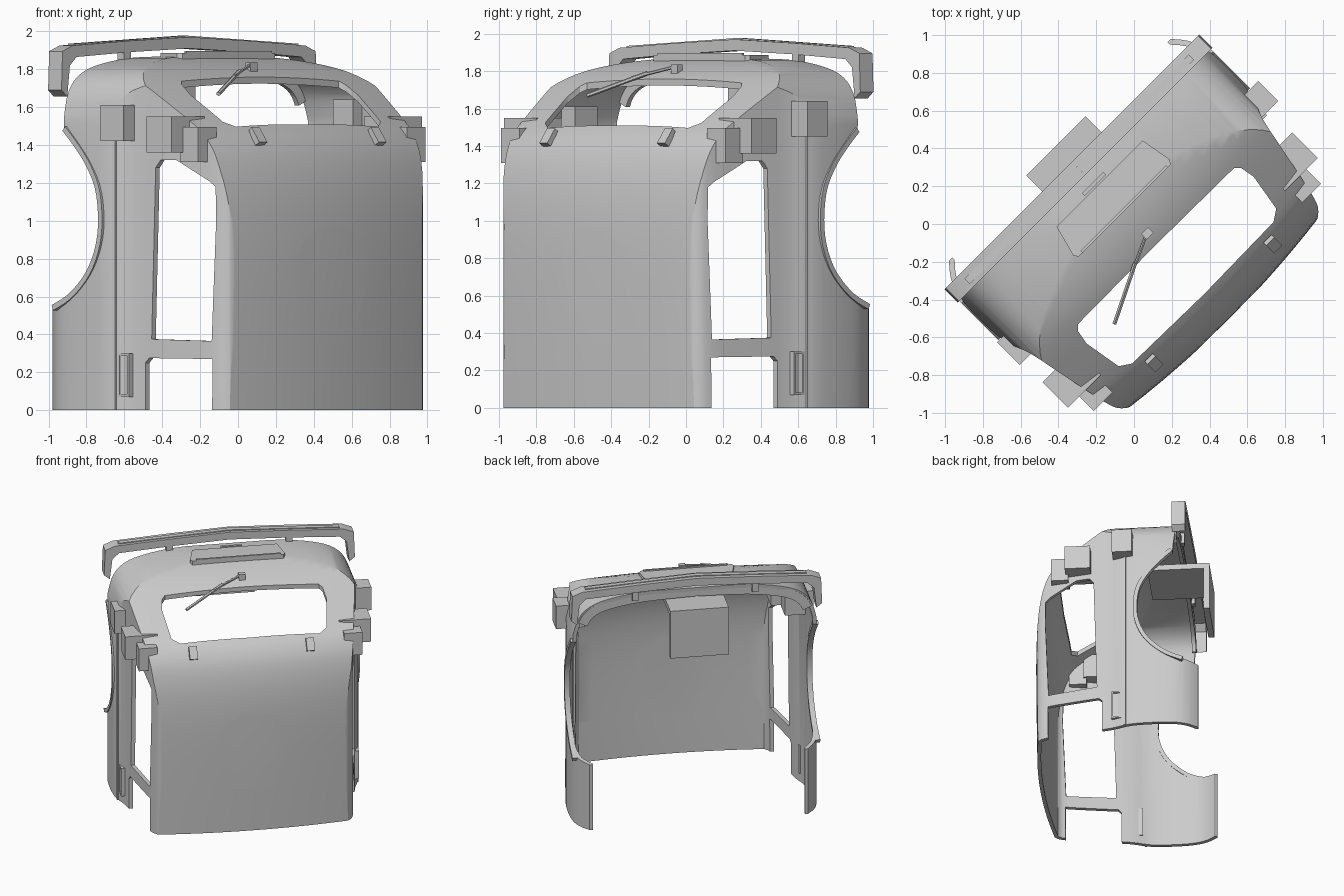
import bpy, bmesh, math
from mathutils import Matrix, Vector

if "Cube" in bpy.data.objects:
    bpy.data.objects.remove(bpy.data.objects["Cube"])

grey = bpy.data.materials.new("plain grey")
grey.diffuse_color = (0.6, 0.6, 0.6, 1)
grey.use_nodes = True
grey.node_tree.nodes["Principled BSDF"].inputs["Base Color"].default_value = grey.diffuse_color
TURN = Matrix.Rotation(math.radians(45), 4, 'Z')   # cab stands diagonally


def smooth(p, n=4):
    """Catmull-Rom curve through the points"""
    p = [Vector(q) for q in p]
    out = []
    for i in range(len(p) - 1):
        a, b, c, d = p[max(i - 1, 0)], p[i], p[i + 1], p[min(i + 2, len(p) - 1)]
        for k in range(n):
            t = k / n
            out.append(0.5 * (2 * b + (c - a) * t + (2 * a - 5 * b + 4 * c - d) * t * t
                              + (3 * b - a - 3 * c + d) * t ** 3))
    return out + [p[-1]]


def offset(p, d):
    """Shift an open path to its left by d"""
    out = []
    for i, q in enumerate(p):
        t = (p[min(i + 1, len(p) - 1)] - p[max(i - 1, 0)]).normalized()
        out.append(q + Vector((-t.y, t.x)) * d)
    return out


def mirror(p):
    """Complete a right-hand half path that starts on the centre line"""
    return [Vector((-q[0], q[1])) for q in reversed(p[1:])] + [Vector(q) for q in p]


def prism(name, pts, axis, a, b, slices=1, bow=0):
    """Extrude a closed outline along an axis; bow pushes the flanks back"""
    bm = bmesh.new()
    rings = []
    for s in range(slices + 1):
        h = a + (b - a) * s / slices
        ring = []
        for u, v in pts:
            co = {'X': (h, u + bow * h * h, v), 'Y': (u, h, v), 'Z': (u, v, h)}[axis]
            ring.append(bm.verts.new(co))
        rings.append(ring)
    n = len(pts)
    for r, s in zip(rings, rings[1:]):
        for i in range(n):
            bm.faces.new((r[i], r[(i + 1) % n], s[(i + 1) % n], s[i]))
    bm.faces.new(rings[0])
    bm.faces.new(rings[-1])
    bmesh.ops.recalc_face_normals(bm, faces=bm.faces)
    me = bpy.data.meshes.new(name)
    bm.to_mesh(me)
    bm.free()
    me.materials.append(grey)
    ob = bpy.data.objects.new(name, me)
    bpy.context.collection.objects.link(ob)
    return ob


def box(name, x, y, z):
    return prism(name, [(x[0], y[0]), (x[1], y[0]), (x[1], y[1]), (x[0], y[1])], 'Z', *z)


def pair(name, x, y, z):
    box("right_" + name, x, y, z)
    box("left_" + name, (-x[1], -x[0]), y, z)


def boolean(ob, other, op):
    m = ob.modifiers.new("cut", 'BOOLEAN')
    m.operation, m.object, m.solver, m.use_self = op, other, 'EXACT', True
    bpy.context.view_layer.objects.active = ob
    bpy.ops.object.modifier_apply(modifier=m.name)
    bpy.data.objects.remove(other)


def rod(name, a, b, r):
    a, b = Vector(a), Vector(b)
    bm = bmesh.new()
    q = (b - a).to_track_quat('Z', 'Y').to_matrix().to_4x4()
    bmesh.ops.create_cone(bm, cap_ends=True, segments=6, radius1=r, radius2=r, depth=(b - a).length,
                          matrix=Matrix.Translation((a + b) / 2) @ q)
    me = bpy.data.meshes.new(name)
    bm.to_mesh(me)
    bm.free()
    me.materials.append(grey)
    bpy.context.collection.objects.link(bpy.data.objects.new(name, me))


# Cab profiles: plan, side and front outline
plan = [Vector(q) for q in ((0, -.71), (.4, -.705), (.65, -.685), (.735, -.645), (.77, -.58), (.80, -.45),
                            (.835, -.28), (.872, -.1), (.912, .01), (.93, .1), (.935, .25), (.925, .38),
                            (.89, .48), (.83, .555))]
side = smooth([(-.705, 0), (-.712, .5), (-.712, .9), (-.695, 1.15), (-.655, 1.33), (-.60, 1.435), (-.53, 1.505),
               (-.37, 1.62), (-.2, 1.735), (-.08, 1.80), (.06, 1.85), (.2, 1.87), (.6, 1.855)], 3)
front = smooth([(0, 1.875), (.4, 1.86), (.66, 1.82), (.8, 1.765), (.88, 1.68), (.92, 1.56),
                (.945, 1.42), (.96, 1.2)], 3)


def cab_solid(name, t):
    """Rounded cab volume, shrunk inwards by t"""
    p = mirror(smooth(offset(plan, t), 3))
    if t:
        p = [Vector((p[0].x, 1))] + p + [Vector((p[-1].x, 1))]
    s = offset(side, -t)
    s[0].y = -.2 if t else 0
    s += [Vector((1.2, s[-1].y)), Vector((1.2, s[0].y))]
    f = mirror(offset(front, -t))
    f = [Vector((f[0].x, -.4))] + f + [Vector((f[-1].x, -.4))]
    ob = prism(name, p, 'Z', -.3, 2.2)
    boolean(ob, prism("side_volume", s, 'X', -1.1, 1.1, 22, .09), 'INTERSECT')
    boolean(ob, prism("front_volume", f, 'Y', -1.5, 1.5), 'INTERSECT')
    return ob


# Hollow cab shell
cab = cab_solid("cab_shell", 0)
boolean(cab, cab_solid("inner_volume", .03), 'DIFFERENCE')

# Openings: doors, steps, windscreen and rear arch
door = [(-.205, .375), (-.575, .365), (-.60, 1.0), (-.597, 1.18), (-.56, 1.21), (-.36, 1.32),
        (-.26, 1.32), (-.23, 1.28)]
step = [(-.165, -.3), (-.575, -.3), (-.58, .27), (-.19, .275), (-.165, .25)]
arch = smooth([(.45, .555), (.33, .61), (.22, .70), (.15, .80), (.11, .92), (.105, 1.05), (.13, 1.18),
               (.2, 1.30), (.29, 1.40), (.37, 1.475)], 3)
rear = [Vector((1.3, .53)), Vector((.6, .53))] + arch + [Vector(q) for q in ((.38, 1.6), (.42, 2.1), (1.3, 2.1))]
screen = mirror([(0, -.525), (.53, -.515), (.59, -.475), (.625, -.27), (.61, -.19), (.585, -.165), (0, -.16)])[1:]
for pts, axis, a, b in ((door, 'X', -1.2, 1.2), (step, 'X', -1.2, 1.2), (rear, 'X', -1.2, 1.2),
                        (screen, 'Z', 1.3, 2.3)):
    boolean(cab, prism("cutter", pts, axis, a, b), 'DIFFERENCE')

# Rear roof rim
top = front[:14]
rim = mirror(offset(top, -.012)) + list(reversed(mirror(offset(top, -.085))))
prism("rear_roof_rim", rim, 'Y', .365, .395)

# Raised lip around each rear arch, seam rib on each flank
lip = list(arch) + list(reversed(offset(arch, .03)))
for s, n in ((1, "right"), (-1, "left")):
    prism(n + "_arch_lip", lip, 'X', s * .90, s * .942)
    rib = [(s * .89, .0), (s * .917, .0), (s * .921, .018), (s * .89, .018)]
    prism(n + "_seam_rib", rib, 'Z', 0, 1.55)

# Roof spoiler with drooping ends, top strip and posts
wing = mirror([(0, 1.97), (.45, 1.95), (.87, 1.925), (.945, 1.895), (.953, 1.69), (.91, 1.655),
               (.89, 1.82), (.84, 1.865), (.45, 1.89), (0, 1.91)])[1:]
prism("roof_spoiler", wing, 'Y', .365, .465)
strip = mirror([(0, 1.978), (.84, 1.935), (.84, 1.92), (0, 1.96)])[1:]
prism("spoiler_strip", strip, 'Y', .39, .43)
pair("spoiler_post", (.43, .48), (.37, .42), (1.8, 1.91))

# Roof hatch with front grille strip and handle
prism("roof_hatch", [(-.3, .28), (-.345, .11), (-.33, .085), (.36, .085), (.375, .11), (.345, .28)], 'Z', 1.84, 1.887)
box("hatch_strip", (-.3, .34), (.085, .10), (1.87, 1.897))
box("hatch_handle", (-.08, .08), (.29, .31), (1.86, 1.89))

# Rear box: deep upper part and hanging back plate
box("rear_box", (-.222, .222), (.12, .585), (1.725, 1.77))
box("rear_box_back", (-.222, .222), (.54, .585), (1.38, 1.77))

# Block units along the cab sides
box("right_rear_block", (.78, 1.0), (-.08, .07), (1.45, 1.64))
box("left_rear_block", (-.955, -.74), (-.1, .07), (1.42, 1.61))
pair("middle_block", (.69, .935), (-.44, -.25), (1.36, 1.55))
pair("front_block", (.71, .85), (-.55, -.42), (1.31, 1.495))

# Door grips
for s, n in ((1, "right"), (-1, "left")):
    box(n + "_grip_plate", sorted((s * .86, s * .893)), (-.085, -.015), (.08, .29))
    for y in (-.09, -.02):
        box(n + "_grip_rail", sorted((s * .86, s * .905)), (y, y + .012), (.07, .30))
    for z in (.07, .288):
        box(n + "_grip_end", sorted((s * .86, s * .905)), (-.09, -.008), (z, z + .012))

# Bonnet clips under the windscreen
clip = [(-.635, 1.415), (-.575, 1.495), (-.555, 1.48), (-.60, 1.395)]
for x in (-.445, .445):
    prism("bonnet_clip", clip, 'X', x - .03, x + .03)

# Windscreen wiper
rod("wiper_arm", (.01, -.085, 1.825), (-.22, -.19, 1.765), .009)
rod("wiper_blade", (-.14, -.15, 1.79), (-.446, -.30, 1.67), .012)
box("wiper_pivot", (-.01, .04), (-.105, -.065), (1.78, 1.835))

# Turn every part and shade
for ob in list(bpy.context.scene.objects):
    ob.data.transform(TURN)
    bpy.ops.object.select_all(action='DESELECT')
    ob.select_set(True)
    bpy.context.view_layer.objects.active = ob
    bpy.ops.object.shade_smooth_by_angle(angle=math.radians(30))
